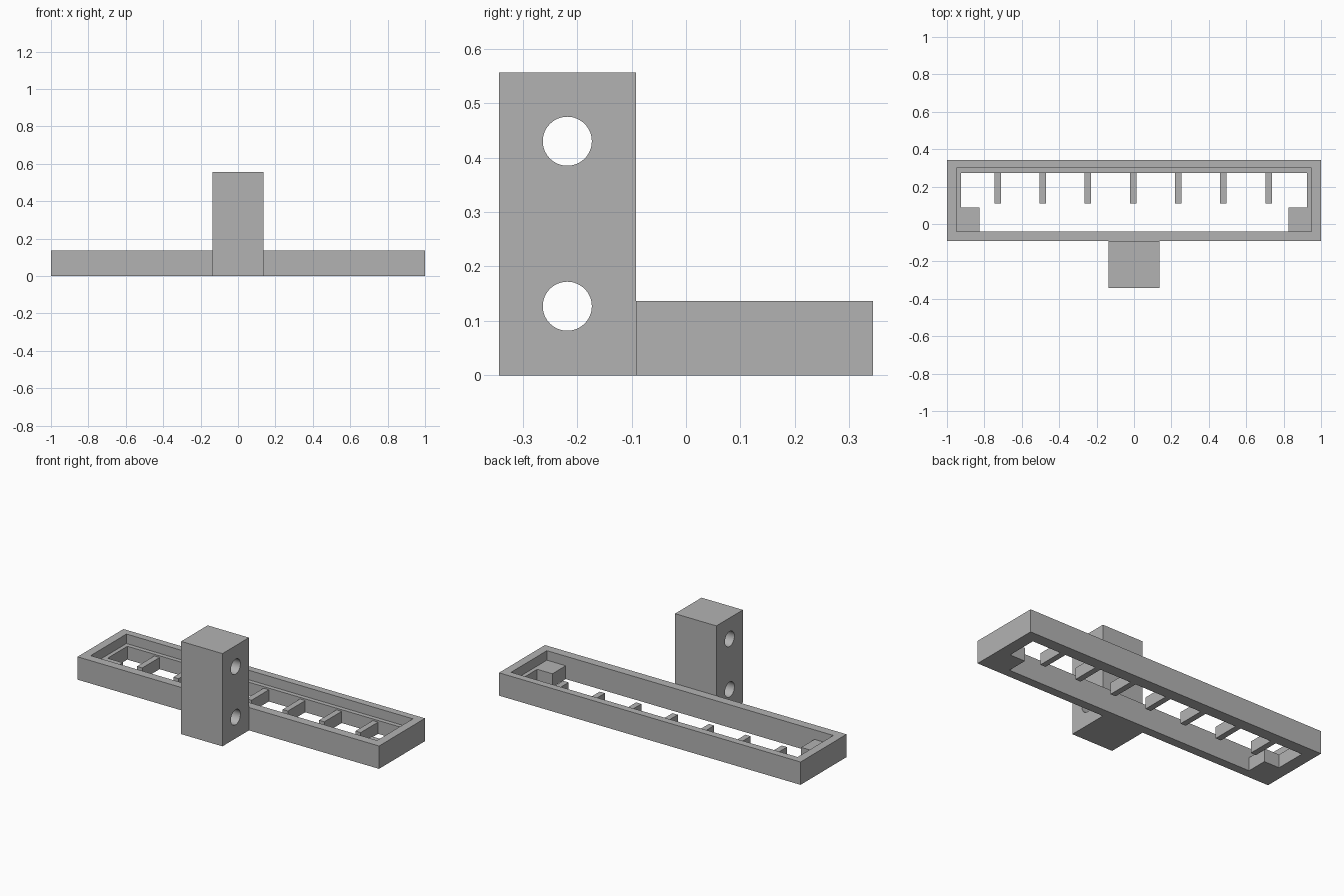
import bpy
import bmesh
from math import cos, sin, tau
from mathutils import Vector

cube = bpy.data.objects.get("Cube")
if cube:
    bpy.data.objects.remove(cube, do_unlink=True)

GREY = (0.45, 0.45, 0.45, 1.0)
grey = bpy.data.materials.new("plain_grey")
grey.use_nodes = True
grey.diffuse_color = GREY
grey.node_tree.nodes["Principled BSDF"].inputs["Base Color"].default_value = GREY


def prism(name, points, depth):
    """Extrude a planar outline along the depth vector."""
    bm = bmesh.new()
    base = bm.faces.new([bm.verts.new(p) for p in points])
    grown = bmesh.ops.extrude_face_region(bm, geom=[base], use_keep_orig=True)
    verts = [v for v in grown["geom"] if isinstance(v, bmesh.types.BMVert)]
    bmesh.ops.translate(bm, vec=Vector(depth), verts=verts)
    bmesh.ops.recalc_face_normals(bm, faces=bm.faces)
    mesh = bpy.data.meshes.new(name)
    bm.to_mesh(mesh)
    bm.free()
    mesh.materials.append(grey)
    obj = bpy.data.objects.new(name, mesh)
    bpy.context.collection.objects.link(obj)
    return obj


def box(name, x0, x1, y0, y1, z0, z1):
    outline = [(x0, y0, z0), (x1, y0, z0), (x1, y1, z0), (x0, y1, z0)]
    return prism(name, outline, (0, 0, z1 - z0))


def cut(target, cutter):
    """Subtract the cutter, then remove it."""
    cutter.hide_render = True
    mod = target.modifiers.new("cut", "BOOLEAN")
    mod.operation = "DIFFERENCE"
    mod.solver = "EXACT"
    mod.object = cutter
    bpy.context.view_layer.objects.active = target
    bpy.ops.object.modifier_apply(modifier=mod.name)
    bpy.data.objects.remove(cutter, do_unlink=True)


# Tray frame: outer block with a shallow recess that leaves a ledge
FRONT, BACK, TOP, LEDGE = -0.092, 0.343, 0.137, 0.08
INNER_FRONT, LEDGE_BACK = -0.039, 0.274
tray = box("tray_frame", -1, 1, FRONT, BACK, 0, TOP)
cut(tray, box("recess_cutter", -0.95, 0.95, INNER_FRONT, 0.3, LEDGE, 0.3))

# Through opening, stepped in around the two front corner blocks
half = [(0.825, INNER_FRONT), (0.825, 0.087), (0.926, 0.087), (0.926, LEDGE_BACK)]
outline = half + [(-x, y) for x, y in reversed(half)]
cut(tray, prism("opening_cutter", [(x, y, -0.1) for x, y in outline], (0, 0, 0.4)))

# Row of teeth reaching forward from the back ledge
for i in range(7):
    x = (i - 3) * 0.2415 - 0.005
    box(f"tooth_{i + 1}", x - 0.0175, x + 0.0175, 0.11, LEDGE_BACK, 0, 0.07)

# Mounting post with two sideways bolt holes
post = box("mounting_post", -0.137, 0.137, -0.343, FRONT, 0, 0.556)
for z in (0.127, 0.43):
    ring = [(-0.3, -0.218 + 0.045 * cos(tau * k / 64), z + 0.045 * sin(tau * k / 64))
            for k in range(64)]
    cut(post, prism("hole_cutter", ring, (0.6, 0, 0)))

# Smooth hole walls, crisp edges
bpy.ops.object.select_all(action="DESELECT")
post.select_set(True)
bpy.context.view_layer.objects.active = post
bpy.ops.object.shade_smooth_by_angle()
